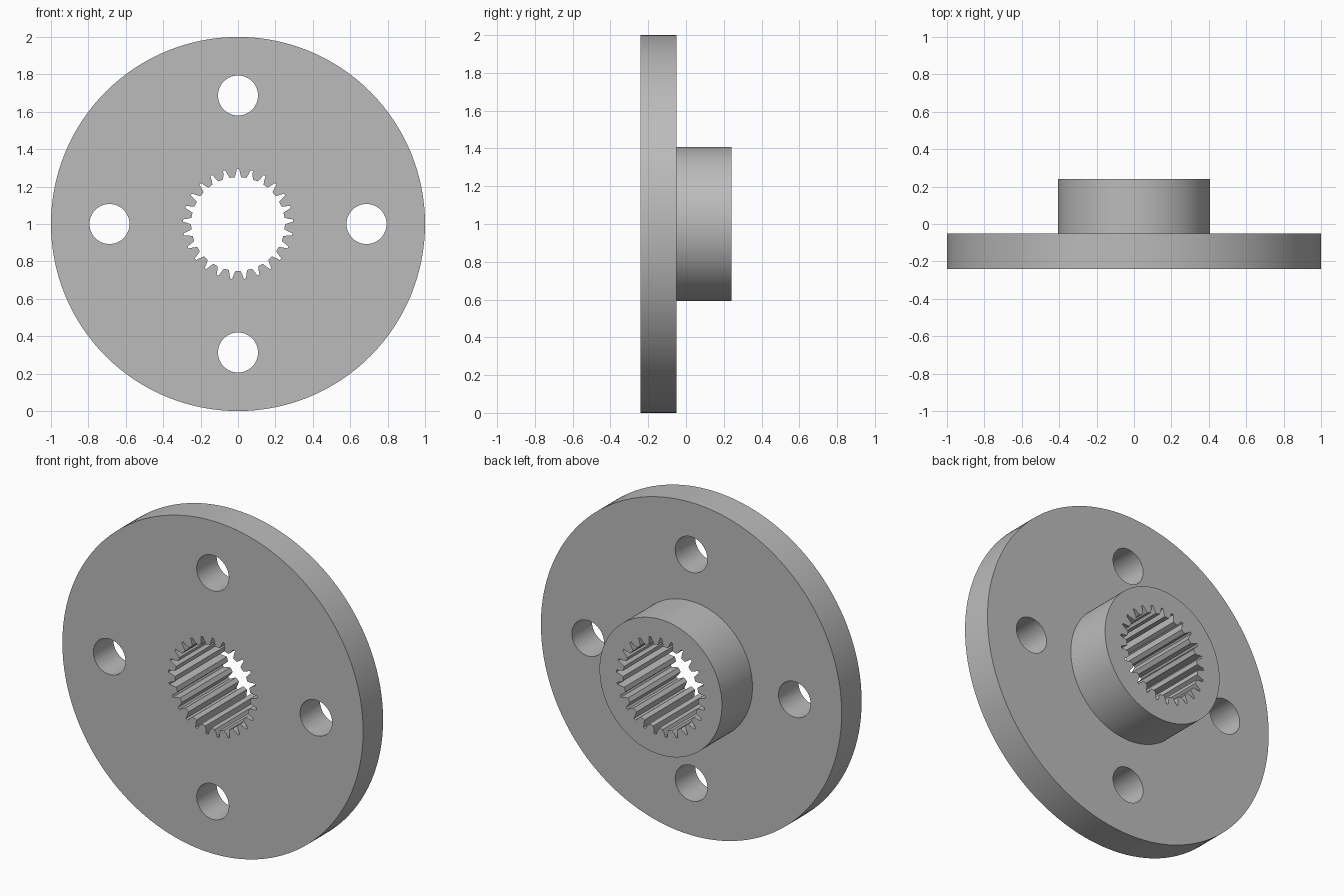
import bpy
import bmesh
from math import sin, cos, pi, tau, radians

cube = bpy.data.objects.get("Cube")
if cube:
    bpy.data.objects.remove(cube, do_unlink=True)

FRONT, STEP, BACK = -0.24, -0.05, 0.24    # depth of the plate face, shoulder and hub face
PLATE_R, HUB_R = 1.0, 0.407
HOLE_R, HOLE_RING = 0.107, 0.687
TEETH, ROOT_R, TIP_R = 25, 0.295, 0.25

steel = bpy.data.materials.new("grey steel")
steel.use_nodes = True
steel.diffuse_color = (0.5, 0.5, 0.5, 1)
steel.node_tree.nodes["Principled BSDF"].inputs["Base Color"].default_value = (0.5, 0.5, 0.5, 1)


def circle(radius, count, cx=0.0, cz=1.0):
    return [(cx + radius * sin(tau * i / count), cz + radius * cos(tau * i / count))
            for i in range(count)]


def ring(bm, outline, y):
    return [bm.verts.new((x, y, z)) for x, z in outline]


def bridge(bm, a, b):
    for i in range(len(a)):
        j = (i + 1) % len(a)
        bm.faces.new((a[i], a[j], b[j], b[i]))


def finish(bm, name):
    bmesh.ops.recalc_face_normals(bm, faces=bm.faces)
    mesh = bpy.data.meshes.new(name)
    bm.to_mesh(mesh)
    bm.free()
    mesh.materials.append(steel)
    obj = bpy.data.objects.new(name, mesh)
    bpy.context.collection.objects.link(obj)
    return obj


def prism(name, outline):
    """Cutter running right through the part along its axis."""
    bm = bmesh.new()
    near, far = ring(bm, outline, FRONT - 0.1), ring(bm, outline, BACK + 0.1)
    bridge(bm, near, far)
    bm.faces.new(near)
    bm.faces.new(far)
    return finish(bm, name)


# Turned body: round plate stepping down to the hub
bm = bmesh.new()
steps = [(PLATE_R, FRONT), (PLATE_R, STEP), (HUB_R, STEP), (HUB_R, BACK)]
rings = [ring(bm, circle(r, 128), y) for r, y in steps]
for a, b in zip(rings, rings[1:]):
    bridge(bm, a, b)
bm.faces.new(rings[0])
bm.faces.new(rings[-1])
flange = finish(bm, "splined_flange")

# Splined bore: one tapered groove repeated around the axis
groove = [(-0.018, TIP_R), (-0.011, 0.272), (-0.006, ROOT_R),
          (0.006, ROOT_R), (0.011, 0.272), (0.018, TIP_R)]
spline = []
for k in range(TEETH):
    a = tau * k / TEETH
    spline += [(u * cos(a) + r * sin(a), 1 - u * sin(a) + r * cos(a)) for u, r in groove]
cutters = [prism("bore_cutter", spline)]

# Four bolt holes
for k in range(4):
    a = k * pi / 2
    outline = circle(HOLE_R, 48, HOLE_RING * sin(a), 1 + HOLE_RING * cos(a))
    cutters.append(prism("bolt_hole_cutter", outline))

# Cut everything and drop the cutters
bpy.ops.object.select_all(action='DESELECT')
bpy.context.view_layer.objects.active = flange
flange.select_set(True)
for cutter in cutters:
    mod = flange.modifiers.new("cut", 'BOOLEAN')
    mod.operation = 'DIFFERENCE'
    mod.solver = 'EXACT'
    mod.object = cutter
    bpy.ops.object.modifier_apply(modifier=mod.name)
    bpy.data.objects.remove(cutter, do_unlink=True)

bpy.ops.object.shade_smooth_by_angle(angle=radians(20))
